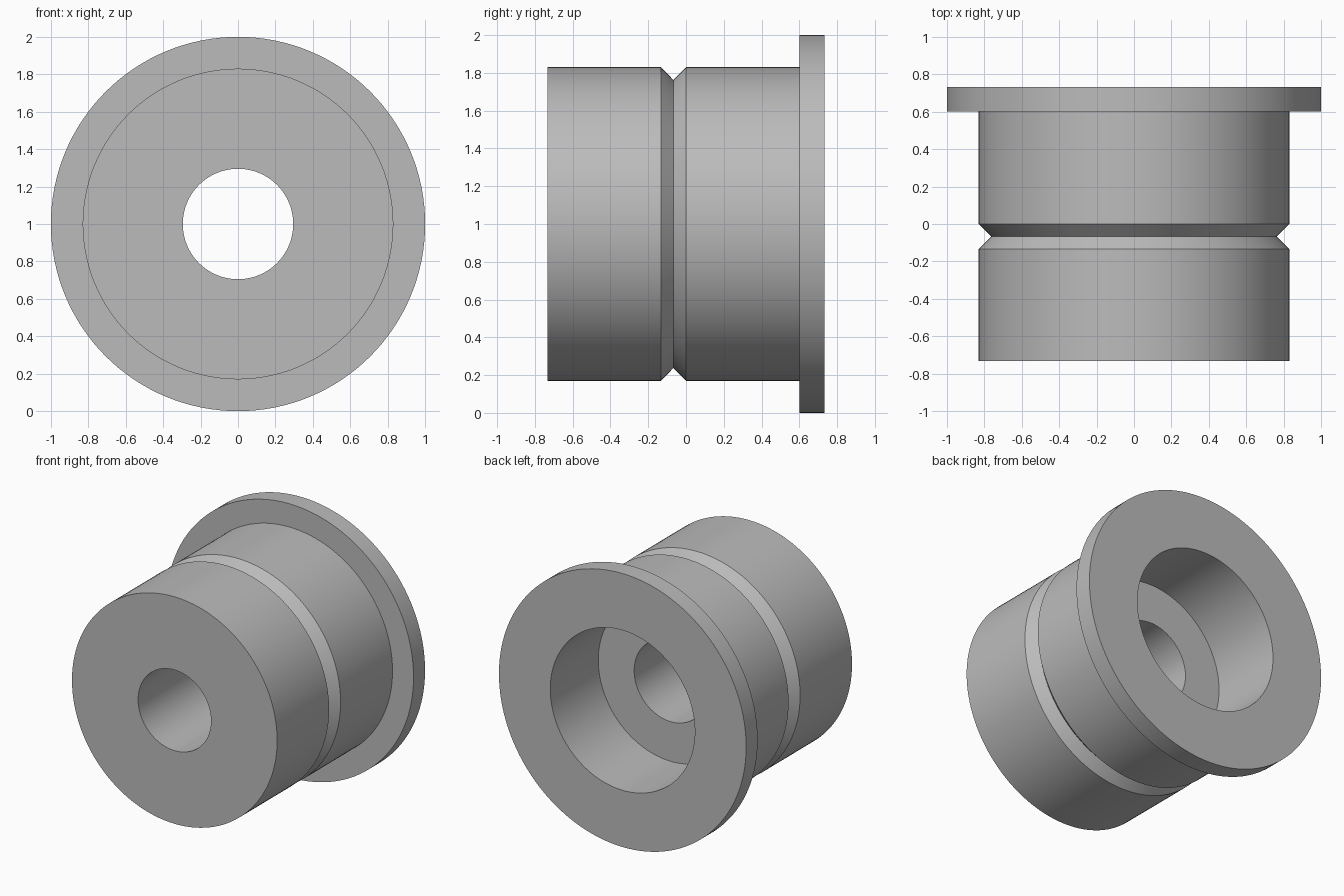
import bpy, bmesh, math
from mathutils import Matrix, Vector

cube = bpy.data.objects.get("Cube")
if cube:
    bpy.data.objects.remove(cube, do_unlink=True)

SEGMENTS = 128

# Plain grey material
grey = bpy.data.materials.new("plain_grey")
grey.use_nodes = True
colour = (0.5, 0.5, 0.5, 1)
grey.diffuse_color = colour
grey.node_tree.nodes["Principled BSDF"].inputs["Base Color"].default_value = colour

# Closed section of the bushing as (radius, y)
section = [
    (0.295, -0.733), (0.83, -0.733),                  # front face
    (0.83, -0.133), (0.763, -0.067), (0.83, 0.0),     # V groove
    (0.83, 0.6), (1.0, 0.6), (1.0, 0.733),            # flange
    (0.585, 0.733), (0.585, 0.178), (0.295, 0.178),   # counterbore and bore
]


def lathe(name, points, material):
    """Turn a closed section around the y axis at height 1."""
    bm = bmesh.new()
    rings = []
    for i in range(SEGMENTS):
        turn = Matrix.Rotation(2 * math.pi * i / SEGMENTS, 3, 'Y')
        rings.append([bm.verts.new(turn @ Vector((r, y, 0))) for r, y in points])
    for i, ring in enumerate(rings):
        after = rings[(i + 1) % SEGMENTS]
        for j in range(len(points)):
            k = (j + 1) % len(points)
            bm.faces.new((ring[j], ring[k], after[k], after[j]))
    bmesh.ops.recalc_face_normals(bm, faces=bm.faces)
    mesh = bpy.data.meshes.new(name)
    bm.to_mesh(mesh)
    bm.free()
    mesh.materials.append(material)
    obj = bpy.data.objects.new(name, mesh)
    obj.location.z = 1
    bpy.context.collection.objects.link(obj)
    return obj


# Flanged bushing with groove, bore and counterbore
bushing = lathe("flanged_bushing", section, grey)
bpy.ops.object.select_all(action='DESELECT')
bushing.select_set(True)
bpy.context.view_layer.objects.active = bushing
bpy.ops.object.shade_smooth_by_angle(angle=math.radians(30))
